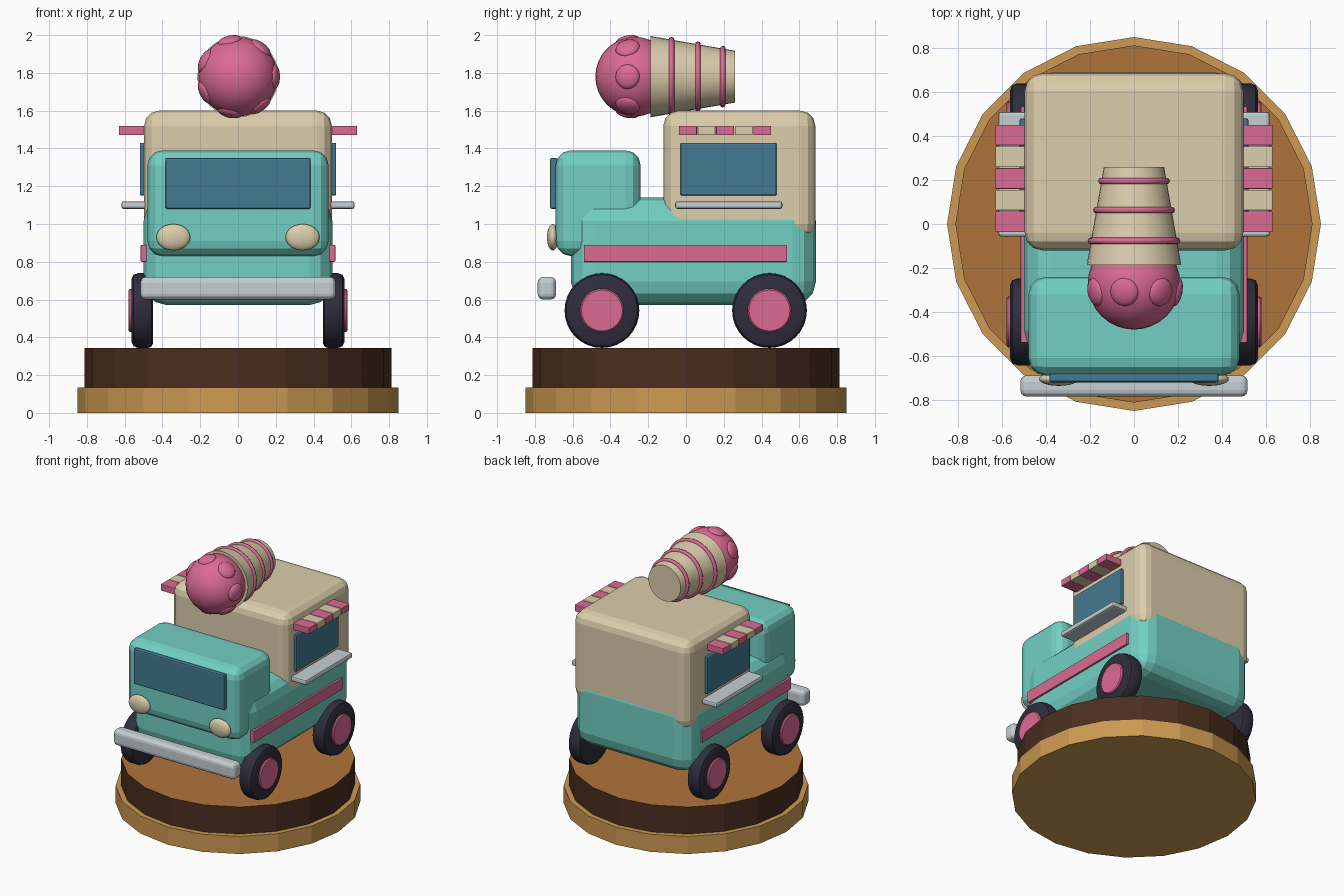
import bpy, bmesh, math
from mathutils import Matrix, Vector

if "Cube" in bpy.data.objects:
    bpy.data.objects.remove(bpy.data.objects["Cube"])


def mat(name, hex_code):
    """Flat material from an sRGB hex colour."""
    lin = []
    for i in (0, 2, 4):
        c = int(hex_code[i:i + 2], 16) / 255
        lin.append(c / 12.92 if c <= 0.04045 else ((c + 0.055) / 1.055) ** 2.4)
    m = bpy.data.materials.new(name)
    m.diffuse_color = (*lin, 1)
    m.use_nodes = True
    m.node_tree.nodes["Principled BSDF"].inputs["Base Color"].default_value = m.diffuse_color
    return m


TEAL = mat("teal paint", "73D0C3")
CREAM = mat("cream paint", "DCCDAC")
PINK = mat("pink", "DC6B94")
GLASS = mat("blue glass", "447A92")
METAL = mat("light metal", "C6CFD3")
TYRE = mat("dark rubber", "302D3D")
TOPWOOD = mat("orange brown wood", "B0743B")
DARKWOOD = mat("dark brown wood", "4C2E1F")
TANWOOD = mat("tan wood", "CD9A52")


def finish(name, bm, *mats, smooth=None):
    bmesh.ops.recalc_face_normals(bm, faces=bm.faces[:])
    me = bpy.data.meshes.new(name)
    bm.to_mesh(me)
    bm.free()
    ob = bpy.data.objects.new(name, me)
    bpy.context.collection.objects.link(ob)
    for m in mats:
        me.materials.append(m)
    if smooth:
        bpy.ops.object.select_all(action='DESELECT')
        ob.select_set(True)
        bpy.context.view_layer.objects.active = ob
        bpy.ops.object.shade_smooth_by_angle(angle=math.radians(smooth))
    return ob


def box(name, lo, hi, material, r=0.0, seg=3):
    """Box between two corners with rounded edges."""
    lo, hi = Vector(lo), Vector(hi)
    bm = bmesh.new()
    bmesh.ops.create_cube(bm, size=1, matrix=Matrix.Translation((lo + hi) / 2) @ Matrix.Diagonal((*(hi - lo), 1)))
    if r:
        bmesh.ops.bevel(bm, geom=bm.edges[:], offset=r, segments=seg, profile=0.5, affect='EDGES')
    return finish(name, bm, material)


def lathe(name, profile, axis, centre, material, n=32, smooth=35):
    """Closed solid of revolution from (position along axis, radius) points."""
    bm = bmesh.new()
    rings = []
    for t, r in profile:
        ring = []
        for i in range(n):
            a = 2 * math.pi * i / n
            u, v = r * math.cos(a), r * math.sin(a)
            p = {'x': (t, u, v), 'y': (u, t, v), 'z': (u, v, t)}[axis]
            ring.append(bm.verts.new(Vector(p) + Vector(centre)))
        rings.append(ring)
    for a, b in zip(rings, rings[1:]):
        for i in range(n):
            j = (i + 1) % n
            bm.faces.new((a[i], a[j], b[j], b[i]))
    bm.faces.new(rings[0])
    bm.faces.new(rings[-1])
    return finish(name, bm, material, smooth=smooth)


def ellipsoid(name, centre, radii, material, rot=None, n=24):
    bm = bmesh.new()
    m = Matrix.Translation(centre) @ (rot or Matrix()) @ Matrix.Diagonal((*radii, 1))
    bmesh.ops.create_uvsphere(bm, u_segments=n, v_segments=n // 2, radius=1, matrix=m)
    return finish(name, bm, material, smooth=60)


def torus(name, centre, R, r, material, n=32, k=8):
    """Ring around the y axis."""
    bm = bmesh.new()
    g = []
    for i in range(n):
        a = 2 * math.pi * i / n
        row = []
        for j in range(k):
            b = 2 * math.pi * j / k
            d = R + r * math.cos(b)
            row.append(bm.verts.new(Vector(centre) + Vector((d * math.cos(a), r * math.sin(b), d * math.sin(a)))))
        g.append(row)
    for i in range(n):
        for j in range(k):
            i2, j2 = (i + 1) % n, (j + 1) % k
            bm.faces.new((g[i][j], g[i2][j], g[i2][j2], g[i][j2]))
    return finish(name, bm, material, smooth=60)


# Stand: two 20-sided discs, the upper one with a lighter top
lathe("stand_lower", [(0, 0.85), (0.135, 0.85)], 'z', (0, 0, 0), TANWOOD, n=20, smooth=None)
upper = lathe("stand_upper", [(0.13, 0.812), (0.343, 0.812)], 'z', (0, 0, 0), DARKWOOD, n=20, smooth=None)
upper.data.materials.append(TOPWOOD)
for p in upper.data.polygons:
    if p.normal.z > 0.9:
        p.material_index = 1

# Van body, serving compartment and cab
box("body", (-0.5, -0.61, 0.57), (0.5, 0.688, 1.14), TEAL, 0.125)
box("compartment", (-0.497, -0.12, 0.92), (0.497, 0.685, 1.60), CREAM, 0.08)
box("cab", (-0.48, -0.69, 0.83), (0.48, -0.24, 1.39), TEAL, 0.08)

# Windscreen and bumper
box("windscreen", (-0.385, -0.72, 1.08), (0.385, -0.68, 1.35), GLASS, 0.01, 2)
box("bumper", (-0.517, -0.785, 0.60), (0.517, -0.688, 0.72), METAL, 0.03)

for s, side in ((1, "right"), (-1, "left")):
    def sbox(name, x0, x1, y0, y1, z0, z1, m, r):
        a, b = sorted((s * x0, s * x1))
        box(f"{side}_{name}", (a, y0, z0), (b, y1, z1), m, r, 2)

    # Side window, serving ledge and trim stripe
    sbox("window", 0.47, 0.52, -0.03, 0.48, 1.15, 1.43, GLASS, 0.008)
    sbox("ledge", 0.47, 0.617, -0.057, 0.51, 1.08, 1.12, METAL, 0.012)
    sbox("stripe", 0.48, 0.515, -0.54, 0.535, 0.80, 0.89, PINK, 0.004)
    # Striped awning
    for i in range(5):
        y = 0.01 + 0.0985 * i
        sbox(f"awning_{i + 1}", 0.45, 0.63, y - 0.047, y + 0.047, 1.47, 1.52, CREAM if i % 2 else PINK, 0.004)
    # Headlight
    ellipsoid(f"{side}_headlight", (s * 0.342, -0.705, 0.93), (0.09, 0.031, 0.07), CREAM)
    # Wheels with hubs
    for y, end in ((-0.445, "front"), (0.442, "rear")):
        c = (0, y, 0.542)
        lathe(f"{side}_{end}_tyre",
              [(s * x, r) for x, r in ((0.45, 0.175), (0.458, 0.191), (0.475, 0.198),
                                       (0.53, 0.198), (0.553, 0.189), (0.564, 0.165))],
              'x', c, TYRE)
        lathe(f"{side}_{end}_hub", [(s * 0.5, 0.115), (s * 0.572, 0.115), (s * 0.579, 0.108)], 'x', c, PINK)

# Roof ice cream: cone lying along y with rings
Z = 1.78
lathe("cone", [(-0.187, 0.215), (0.26, 0.137)], 'y', (0, 0, Z), CREAM)
for i, y in enumerate((-0.077, 0.063, 0.195)):
    torus(f"cone_ring_{i + 1}", (0, y, Z), 0.215 - 0.078 * (y + 0.187) / 0.447, 0.015, PINK)

# Scoop with seven flattened bumps
scoop = Vector((0, -0.27, Z))
ellipsoid("scoop", scoop, (0.21, 0.21, 0.21), PINK, n=32)
for i in range(7):
    a = 2 * math.pi * i / 7
    d = Vector((math.cos(a) * 0.98, -0.2, math.sin(a) * 0.98)).normalized()
    ellipsoid(f"scoop_bump_{i + 1}", scoop + d * 0.197, (0.066, 0.066, 0.027), PINK,
              d.to_track_quat('Z', 'Y').to_matrix().to_4x4(), 16)
